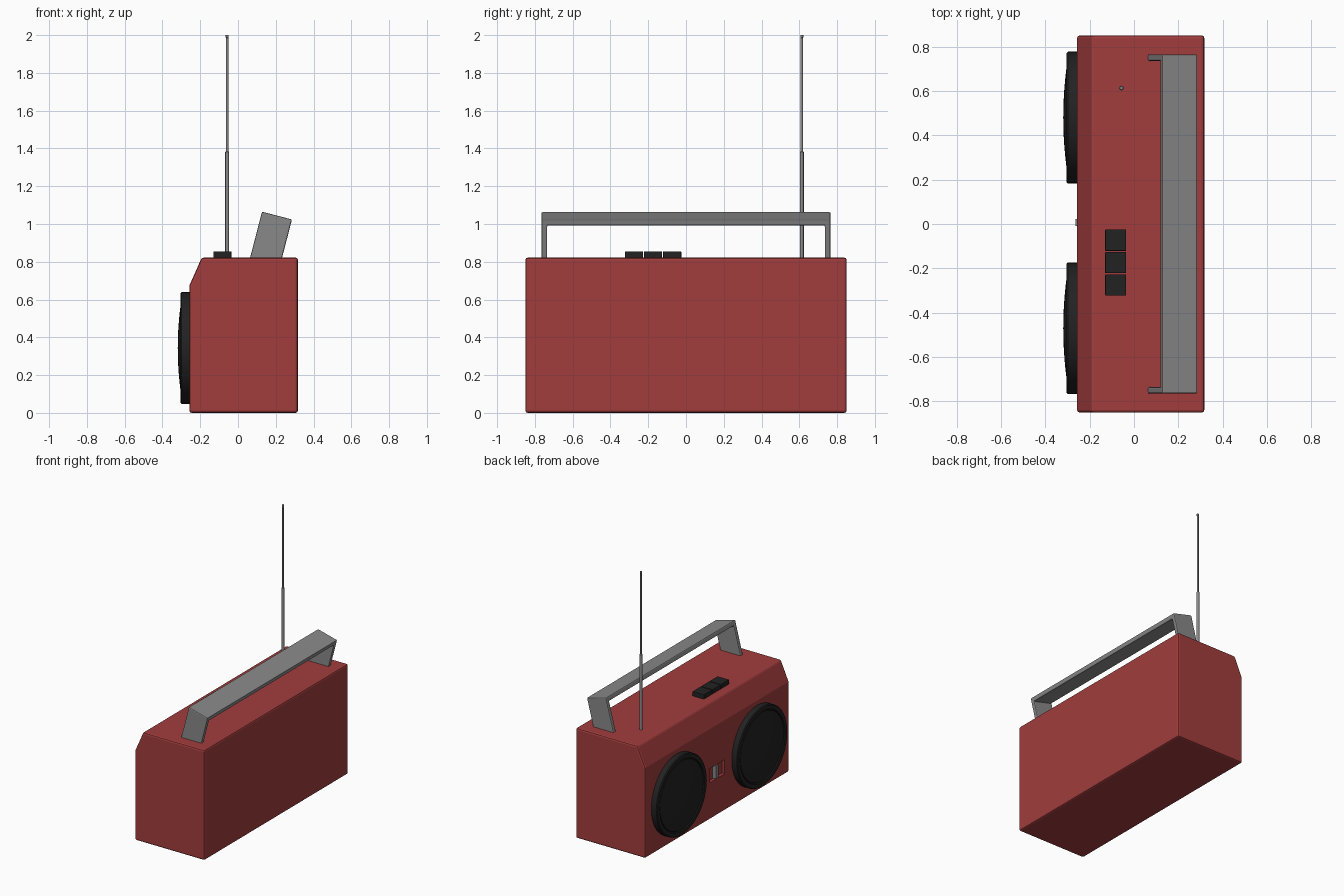
import bpy, bmesh, math
from mathutils import Matrix, Vector

if "Cube" in bpy.data.objects:
    bpy.data.objects.remove(bpy.data.objects["Cube"])


def material(name, rgb):
    m = bpy.data.materials.new(name)
    m.diffuse_color = (*rgb, 1)
    m.use_nodes = True
    m.node_tree.nodes["Principled BSDF"].inputs["Base Color"].default_value = m.diffuse_color
    return m


RED = material("red plastic", (0.36, 0.046, 0.046))
GREY = material("grey metal", (0.25, 0.25, 0.25))
BLACK = material("black plastic", (0.016, 0.016, 0.017))


def add_object(name, bm, mat, bevel=0):
    bmesh.ops.recalc_face_normals(bm, faces=bm.faces)
    me = bpy.data.meshes.new(name)
    bm.to_mesh(me)
    bm.free()
    ob = bpy.data.objects.new(name, me)
    bpy.context.collection.objects.link(ob)
    me.materials.append(mat)
    if bevel:
        b = ob.modifiers.new("soft edges", "BEVEL")
        b.width, b.segments, b.limit_method = bevel, 2, "ANGLE"
    return ob


def box(name, lo, hi, mat, bevel=0):
    lo, hi = Vector(lo), Vector(hi)
    bm = bmesh.new()
    bmesh.ops.create_cube(bm, size=1, matrix=Matrix.Translation((lo + hi) / 2)
                          @ Matrix.Diagonal((*(hi - lo), 1)))
    return add_object(name, bm, mat, bevel)


def extrude(name, pts, vec, mat, bevel=0):
    bm = bmesh.new()
    f = bm.faces.new([bm.verts.new(p) for p in pts])
    g = bmesh.ops.extrude_face_region(bm, geom=[f], use_keep_orig=True)
    bmesh.ops.translate(bm, vec=vec, verts=[v for v in g["geom"]
                                            if isinstance(v, bmesh.types.BMVert)])
    return add_object(name, bm, mat, bevel)


def lathe(name, profile, matrix, mat, steps):
    # profile of (radius, height) spun round local z
    bm = bmesh.new()
    vs = [bm.verts.new((r, 0, h)) for r, h in profile]
    edges = [bm.edges.new(p) for p in zip(vs, vs[1:])]
    bmesh.ops.spin(bm, geom=vs + edges, cent=(0, 0, 0), axis=(0, 0, 1),
                   angle=math.tau, steps=steps)
    bmesh.ops.remove_doubles(bm, verts=bm.verts, dist=1e-5)
    bm.transform(matrix)
    ob = add_object(name, bm, mat)
    bpy.ops.object.select_all(action="DESELECT")
    ob.select_set(True)
    bpy.context.view_layer.objects.active = ob
    bpy.ops.object.shade_smooth_by_angle(angle=math.radians(30))
    return ob


# Body with a sloped upper edge on the speaker side
profile = [(0.317, 0), (0.317, 0.822), (-0.192, 0.822), (-0.257, 0.675), (-0.257, 0)]
body = extrude("body", [(x, -0.85, z) for x, z in profile], (0, 1.7, 0), RED, 0.012)

# Switch recess and its slider
cutter = box("switch_cutter", (-0.4, -0.09, 0.275), (-0.235, 0.09, 0.38), RED)
cutter.hide_render = True
cutter.hide_viewport = True
cut = body.modifiers.new("switch recess", "BOOLEAN")
cut.object, cut.solver = cutter, "EXACT"
box("switch_slider", (-0.263, -0.008, 0.28), (-0.23, 0.022, 0.375), GREY)

# Speakers: raised rim, groove and domed cone
dome = [(0.255 * math.sin(t), 0.302 + 0.017 * math.cos(t))
        for t in (math.pi / 2 * i / 8 for i in range(8, -1, -1))]
dome = [(r, 0.300 + 0.019 * (1 - (r / 0.255) ** 2)) for r, h in dome]
for name, y in (("left_speaker", 0.48), ("right_speaker", -0.47)):
    place = Matrix.Translation((0, y, 0.343)) @ Matrix.Rotation(-math.pi / 2, 4, "Y")
    rim = [(0.297, 0.25), (0.297, 0.298), (0.291, 0.304), (0.265, 0.304),
           (0.260, 0.298), (0.260, 0.293), (0.255, 0.293)]
    lathe(name, rim + dome, place, BLACK, 48)

# Tilted carrying handle, one U-shaped outline extruded across its width
tilt = math.radians(14.5)
up = Vector((math.sin(tilt), 0, math.cos(tilt)))
across = Vector((math.cos(tilt), 0, -math.sin(tilt)))
base = Vector((0.127, 0, 1.065))
half = [(0.765, -0.32), (0.765, 0), (-0.765, 0), (-0.765, -0.32),
        (-0.735, -0.32), (-0.735, -0.034), (0.735, -0.034), (0.735, -0.32)]
extrude("handle", [base + Vector((0, y, 0)) + up * h for y, h in half],
        across * 0.164, GREY, 0.007)

# Three push buttons
for i in range(3):
    y = -0.323 + i * 0.101
    box(f"button_{i + 1}", (-0.13, y, 0.81), (-0.035, y + 0.096, 0.855), BLACK, 0.003)

# Telescopic antenna
lathe("antenna", [(0, 0.8), (0.0105, 0.8), (0.0105, 1.38), (0.0065, 1.385),
                  (0.0065, 1.985), (0.008, 1.987), (0.008, 2.0), (0, 2.0)],
      Matrix.Translation((-0.057, 0.613, 0)), GREY, 16)
